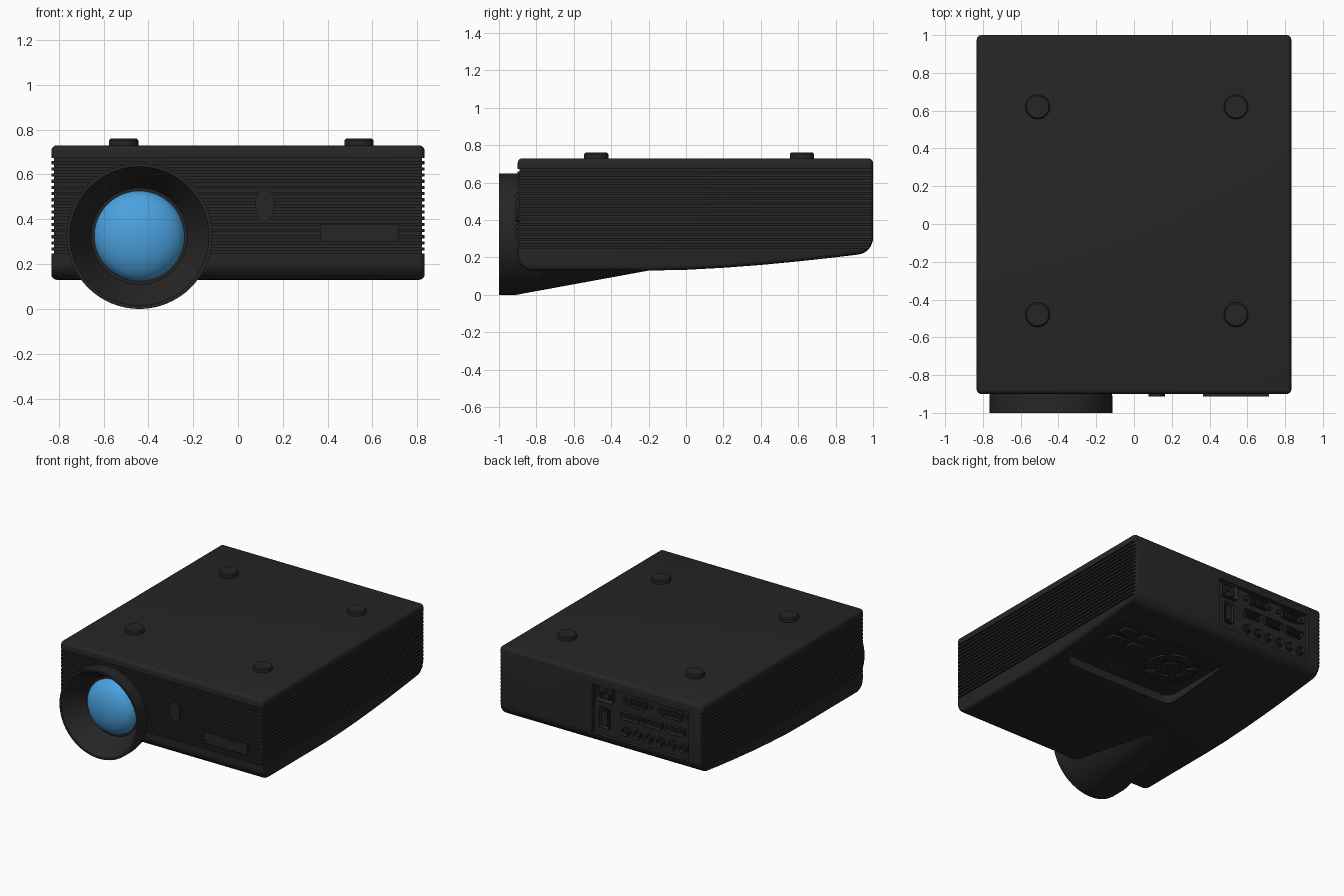
import bpy, bmesh, math
from mathutils import Matrix, Vector

if "Cube" in bpy.data.objects:
    bpy.data.objects.remove(bpy.data.objects["Cube"])


def material(name, rgb):
    m = bpy.data.materials.new(name)
    m.diffuse_color = (*rgb, 1)
    m.use_nodes = True
    m.node_tree.nodes["Principled BSDF"].inputs["Base Color"].default_value = m.diffuse_color
    return m


DARK = material("dark_plastic", (0.019, 0.019, 0.019))
BLUE = material("blue_glass", (0.07, 0.36, 0.74))

# Local axes (columns) for shapes extruded towards each side
AXES = {
    "up": ((1, 0, 0), (0, 1, 0), (0, 0, 1)),
    "down": ((1, 0, 0), (0, -1, 0), (0, 0, -1)),
    "front": ((1, 0, 0), (0, 0, 1), (0, -1, 0)),
    "back": ((-1, 0, 0), (0, 0, 1), (0, 1, 0)),
    "side": ((0, 1, 0), (0, 0, 1), (1, 0, 0)),
}


def frame(facing, x, y, z):
    return Matrix.Translation((x, y, z)) @ Matrix(AXES[facing]).transposed().to_4x4()


def arc(cx, cy, rx, ry, a0, a1, n):
    return [(cx + rx * math.cos(math.radians(a0 + (a1 - a0) * i / n)),
             cy + ry * math.sin(math.radians(a0 + (a1 - a0) * i / n))) for i in range(n + 1)]


def oval(rx, ry, n=32):
    return arc(0, 0, rx, ry, 0, 360, n)[:-1]


def rrect(w, h, r=0.01, n=4):
    pts = []
    for i, (sx, sy) in enumerate(((1, 1), (-1, 1), (-1, -1), (1, -1))):
        pts += arc(sx * (w / 2 - r), sy * (h / 2 - r), r, r, i * 90, i * 90 + 90, n)
    return pts


def prism(bm, pts, depth, mat, hollow=None):
    """Extrude an outline; hollow=(wall, depth) sinks the outer face."""
    lo = [bm.verts.new(mat @ Vector((x, y, 0))) for x, y in pts]
    hi = [bm.verts.new(mat @ Vector((x, y, depth))) for x, y in pts]
    bm.faces.new(lo[::-1])
    top = bm.faces.new(hi)
    for i in range(len(pts)):
        j = (i + 1) % len(pts)
        bm.faces.new((lo[i], lo[j], hi[j], hi[i]))
    if hollow:
        bm.normal_update()
        bmesh.ops.inset_individual(bm, faces=[top], thickness=hollow[0])
        out = (mat.to_3x3() @ Vector((0, 0, 1))) * -hollow[1]
        bmesh.ops.translate(bm, verts=top.verts[:], vec=out)


def lathe(bm, profile, mat, n=64):
    rings = [[bm.verts.new(mat @ Vector((r * math.cos(math.tau * i / n), r * math.sin(math.tau * i / n), h)))
              for i in range(n)] for r, h in profile]
    for a, b in zip(rings, rings[1:]):
        for i in range(n):
            j = (i + 1) % n
            bm.faces.new((a[i], a[j], b[j], b[i]))
    bm.faces.new(rings[0])
    bm.faces.new(rings[-1])


def finish(name, bm, mat=DARK):
    bmesh.ops.recalc_face_normals(bm, faces=bm.faces[:])
    me = bpy.data.meshes.new(name)
    bm.to_mesh(me)
    bm.free()
    me.materials.append(mat)
    ob = bpy.data.objects.new(name, me)
    bpy.context.collection.objects.link(ob)
    return ob


def part(name, shapes, mat=DARK):
    bm = bmesh.new()
    for s in shapes:
        prism(bm, *s)
    return finish(name, bm, mat)


# Main case: side profile with a rising underside
side = ([(1, 0.73), (-0.9, 0.73)] + arc(-0.82, 0.21, 0.08, 0.08, 180, 270, 8)
        + [(-0.2, 0.13), (0, 0.134), (0.2, 0.145), (0.4, 0.16), (0.6, 0.179), (0.8, 0.201)]
        + arc(0.91, 0.305, 0.09, 0.09, -83, 0, 8))
case = part("case", [(side, 1.666, frame("side", -0.833, 0, 0))])
bev = case.modifiers.new("round_edges", "BEVEL")
bev.width, bev.segments = 0.025, 4
bev.limit_method, bev.angle_limit = "ANGLE", math.radians(40)
bev.use_clamp_overlap = False

# Cutters: grooves round three sides, lens opening, port and control recesses
U = [(-1, -1.1), (1, -1.1), (1, 1.1), (0.821, 1.1), (0.821, -0.89), (-0.821, -0.89), (-0.821, 1.1), (-1, 1.1)]
cutters = [
    part("groove_cutter", [(U, 0.013, frame("up", 0, 0, 0.247 + 0.0275 * i)) for i in range(16)]),
    part("lens_cutter", [(oval(0.29, 0.29, 64), 0.32, frame("front", -0.44, -0.78, 0.325))]),
    part("port_cutter", [(rrect(0.79, 0.365), 0.1, frame("back", -0.325, 0.97, 0.47))]),
    part("control_cutter", [(rrect(0.94, 0.6, 0.07, 8), 0.2, frame("down", 0.26, 0.42, 0.205))]),
]
bpy.context.view_layer.objects.active = case
for c in cutters:
    c.hide_render = True
    m = case.modifiers.new(c.name, "BOOLEAN")
    m.operation, m.solver, m.object = "DIFFERENCE", "EXACT", c
for m in list(case.modifiers):
    bpy.ops.object.modifier_apply(modifier=m.name)
for c in cutters:
    bpy.data.objects.remove(c)

# Lens hood: inner funnel, rim and tapering outer barrel
lens = frame("front", -0.44, 0, 0.325)
bm = bmesh.new()
lathe(bm, [(0.2, 0.84), (0.215, 0.84), (0.3, 0.985), (0.31, 1), (0.325, 1), (0.325, 0.91), (0.195, 0.2)], lens)
finish("lens_hood", bm)

# Lens glass dome
bm = bmesh.new()
lathe(bm, [(0.203 * math.cos(math.radians(a)), 0.83 + 0.11 * math.sin(math.radians(a)))
           for a in (0, 10, 20, 30, 40, 50, 60, 70, 80, 88)], lens)
finish("lens_glass", bm, BLUE)

# Feet on the upper side
foot = [(0.06, 0.72), (0.065, 0.725), (0.065, 0.752), (0.058, 0.76)]
for i, (x, y) in enumerate((x, y) for x in (-0.51, 0.54) for y in (-0.48, 0.62)):
    bm = bmesh.new()
    lathe(bm, foot, frame("up", x, y, 0), 32)
    finish(f"foot_{i + 1}", bm)

# Front sensor window and plate
part("sensor_window", [(oval(0.043, 0.076), 0.05, frame("front", 0.12, -0.862, 0.465))])
part("front_plate", [(rrect(0.35, 0.08, 0.003), 0.05, frame("front", 0.54, -0.862, 0.34))])


# Rear connectors
def rear(x, z, y=0.965):
    return frame("back", x, y, z)


part("power_inlet", [(rrect(0.14, 0.11, 0.02), 0.03, rear(-0.025, 0.595), (0.012, 0.025))]
     + [(rrect(0.014, 0.032, 0.003), 0.025, rear(-0.025 + dx, 0.595 + dz))
        for dx, dz in ((-0.035, -0.012), (0, 0.018), (0.035, -0.012))])
part("power_switch", [(rrect(0.08, 0.15, 0.006), 0.025, rear(-0.02, 0.42), (0.012, 0.012)),
                      (rrect(0.045, 0.11, 0.004), 0.022, rear(-0.02, 0.42))])
for k, x in enumerate((-0.285, -0.575)):
    trap = [(-0.072, -0.03), (0.072, -0.03), (0.085, 0.03), (-0.085, 0.03)]
    shapes = [(trap, 0.03, rear(x, 0.595), (0.007, 0.018))]
    shapes += [(oval(0.016, 0.016, 6), 0.025, rear(x + s * 0.107, 0.595)) for s in (-1, 1)]
    shapes += [(oval(0.005, 0.005, 8), 0.022, rear(x + 0.025 * i, 0.595 + 0.015 * j))
               for i in range(-2, 3) for j in (-1, 0, 1)]
    part(f"video_port_{k + 1}", shapes)
for k, x in enumerate((-0.235, -0.42, -0.605)):
    slot = [(-0.06, -0.025), (0.06, -0.025), (0.076, -0.005), (0.076, 0.028), (-0.076, 0.028), (-0.076, -0.005)]
    part(f"digital_port_{k + 1}", [(slot, 0.03, rear(x, 0.477), (0.007, 0.022)),
                                   (rrect(0.1, 0.012, 0.003), 0.024, rear(x, 0.48))])
for k in range(6):
    x = -0.194 - 0.0944 * k
    part(f"round_jack_{k + 1}", [(oval(0.034, 0.034, 24), 0.016, rear(x, 0.36)),
                                 (oval(0.024, 0.024, 24), 0.035, rear(x, 0.36), (0.009, 0.025))])


# Control panel on the underside
def under(x, y):
    return frame("down", x, y, 0.21)


part("small_buttons", [(rrect(0.125, 0.085, 0.015), 0.021, under(0.49 + dx, 0.565 + dy))
                       for dx in (-0.085, 0.085) for dy in (-0.065, 0.065)])
part("display_window", [(rrect(0.36, 0.11, 0.01), 0.014, under(0.48, 0.265), (0.008, 0.005))])
part("dial_base", [(oval(0.2, 0.2, 48), 0.011, under(0.05, 0.45))])
part("dial_buttons", [(arc(0, 0, 0.18, 0.18, a - 37, a + 37, 12) + arc(0, 0, 0.11, 0.11, a + 33, a - 33, 12),
                       0.024, under(0.05, 0.45)) for a in (0, 90, 180, 270)]
     + [(oval(0.07, 0.07), 0.022, under(0.05, 0.45))])

# Smooth curved surfaces, keep edges crisp
for ob in bpy.context.scene.objects:
    ob.select_set(True)
    bpy.context.view_layer.objects.active = ob
bpy.ops.object.shade_smooth_by_angle(angle=math.radians(30))
